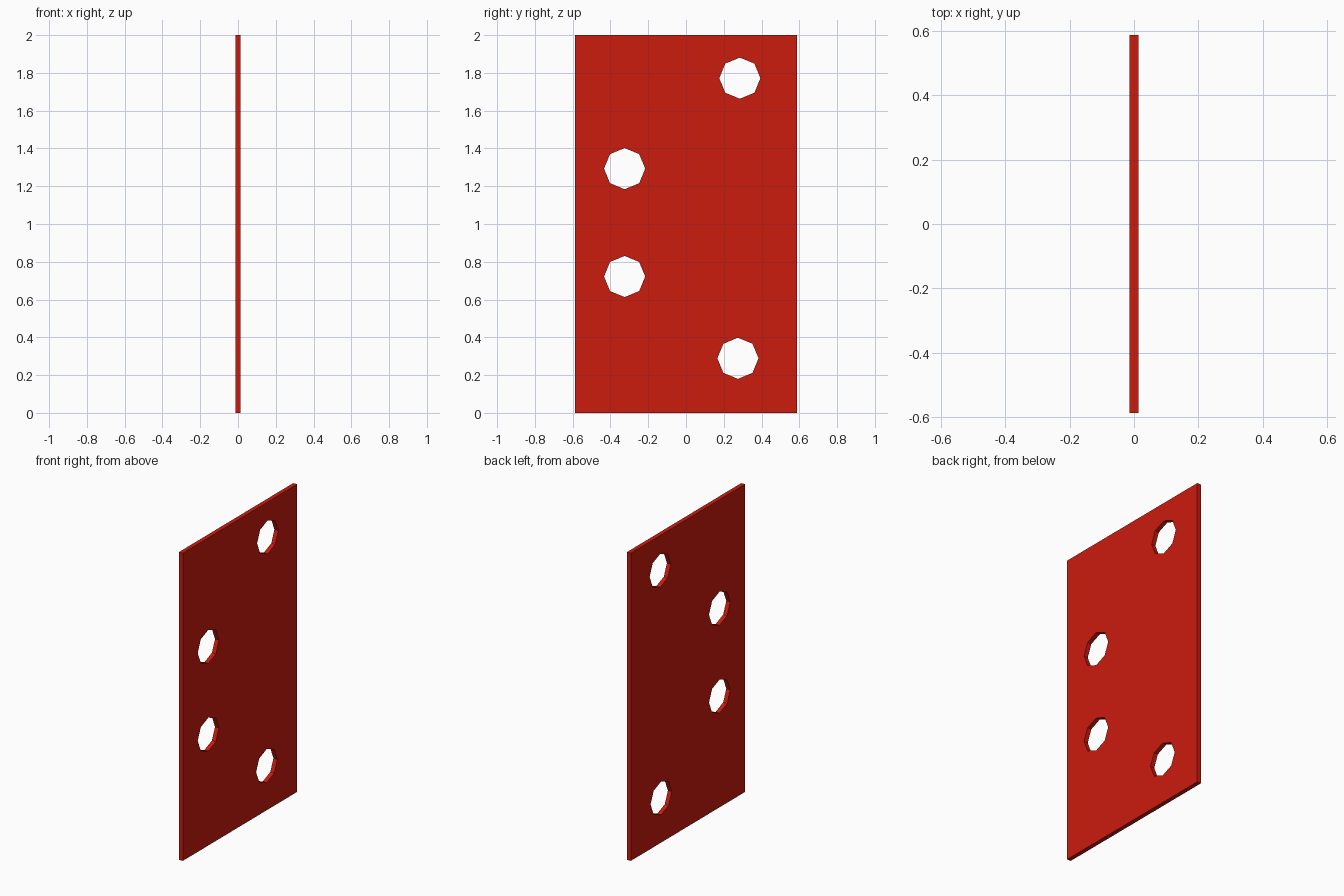
import bpy, bmesh
from math import cos, sin, pi

if "Cube" in bpy.data.objects:
    bpy.data.objects.remove(bpy.data.objects["Cube"])

HALF_WIDTH, HEIGHT, THICKNESS = 0.587, 2.0, 0.028
HOLE_RADIUS, HOLE_SIDES = 0.109, 8
HOLES = [(0.285, 1.772), (-0.325, 1.293), (-0.325, 0.722), (0.275, 0.289)]


def add_loop(bm, points):
    """Closed outline in the YZ plane at the plate's left face."""
    verts = [bm.verts.new((-THICKNESS / 2, y, z)) for y, z in points]
    return [bm.edges.new((verts[i - 1], verts[i])) for i in range(len(verts))]


bm = bmesh.new()

# Rectangular outline
edges = add_loop(bm, [(-HALF_WIDTH, 0), (HALF_WIDTH, 0),
                      (HALF_WIDTH, HEIGHT), (-HALF_WIDTH, HEIGHT)])

# Octagonal through holes
for cy, cz in HOLES:
    angles = [2 * pi * i / HOLE_SIDES for i in range(HOLE_SIDES)]
    edges += add_loop(bm, [(cy + HOLE_RADIUS * cos(a), cz + HOLE_RADIUS * sin(a))
                           for a in angles])

# Fill the face around the holes and extrude to the plate thickness
bmesh.ops.triangle_fill(bm, edges=edges, use_beauty=True)
result = bmesh.ops.extrude_face_region(bm, geom=bm.faces[:], use_keep_orig=True)
moved = [g for g in result["geom"] if isinstance(g, bmesh.types.BMVert)]
bmesh.ops.translate(bm, verts=moved, vec=(THICKNESS, 0, 0))
bmesh.ops.recalc_face_normals(bm, faces=bm.faces[:])

mesh = bpy.data.meshes.new("perforated_plate")
bm.to_mesh(mesh)
bm.free()
plate = bpy.data.objects.new("perforated_plate", mesh)
bpy.context.collection.objects.link(plate)

# Red finish
red = bpy.data.materials.new("red")
red.diffuse_color = (0.6, 0.011, 0.004, 1)
red.use_nodes = True
red.node_tree.nodes["Principled BSDF"].inputs["Base Color"].default_value = red.diffuse_color
mesh.materials.append(red)
